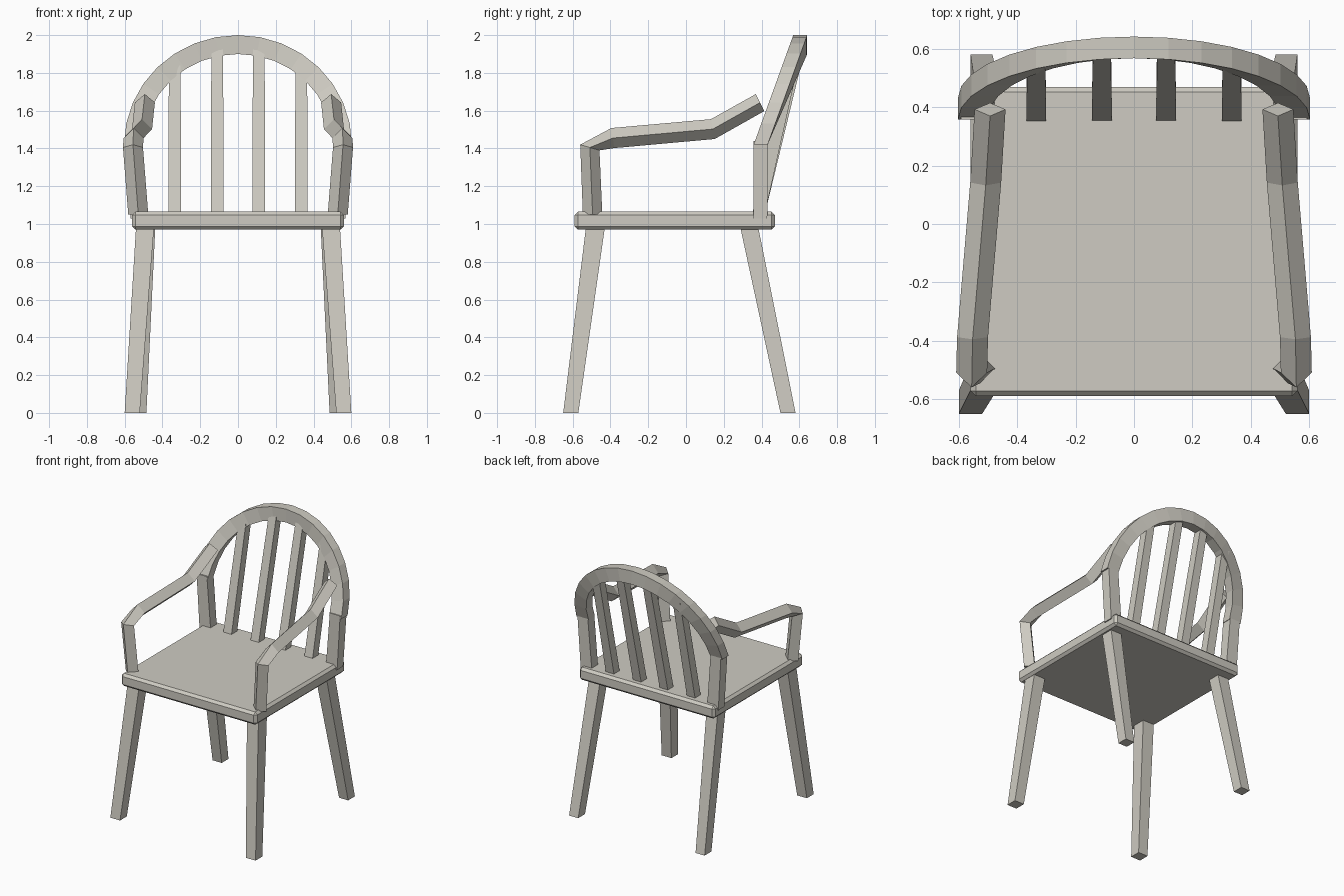
import bpy, bmesh, math

if "Cube" in bpy.data.objects:
    bpy.data.objects.remove(bpy.data.objects["Cube"])

mat = bpy.data.materials.new("pale wood")
mat.diffuse_color = (0.62, 0.60, 0.54, 1)
mat.use_nodes = True
mat.node_tree.nodes["Principled BSDF"].inputs["Base Color"].default_value = mat.diffuse_color


def finish(bm, name):
    bmesh.ops.recalc_face_normals(bm, faces=bm.faces)
    me = bpy.data.meshes.new(name)
    bm.to_mesh(me)
    bm.free()
    me.materials.append(mat)
    ob = bpy.data.objects.new(name, me)
    bpy.context.collection.objects.link(ob)
    return ob


def loft(name, rings, side=1):
    """Skin four-cornered rings into a closed bar; side=-1 mirrors in x."""
    bm = bmesh.new()
    rows = [[bm.verts.new((x * side, y, z)) for x, y, z in r] for r in rings]
    for a, b in zip(rows, rows[1:]):
        for i in range(4):
            j = (i + 1) % 4
            bm.faces.new((a[i], a[j], b[j], b[i]))
    bm.faces.new(rows[0])
    bm.faces.new(rows[-1])
    return finish(bm, name)


def rect(x0, x1, y0, y1, z):
    return [(x0, y0, z), (x1, y0, z), (x1, y1, z), (x0, y1, z)]


def hoop_y(z):
    return 0.395 + (z - 1.42) * 0.396


# seat: chamfered slab
bm = bmesh.new()
bmesh.ops.create_cube(bm, size=1)
for v in bm.verts:
    v.co.x *= 1.12
    v.co.y = v.co.y * 1.06 - 0.06
    v.co.z = v.co.z * 0.095 + 1.0175
bmesh.ops.bevel(bm, geom=bm.edges[:], offset=0.018, segments=1, affect='EDGES')
finish(bm, "seat")

# armrest rings: centre x, front/top corner (y, z), back/bottom corner (y, z)
arm = [(0.528, -0.546, 1.05, -0.443, 1.05),
       (0.556, -0.560, 1.42, -0.458, 1.39),
       (0.553, -0.395, 1.508, -0.380, 1.402),
       (0.508, 0.132, 1.555, 0.152, 1.45),
       (0.493, 0.370, 1.688, 0.415, 1.598)]
W = 0.053

for side, tag in ((-1, "left"), (1, "right")):
    # splayed, tapered legs
    loft("front_leg_" + tag, [rect(0.52, 0.60, -0.65, -0.57, 0),
                              rect(0.445, 0.54, -0.53, -0.43, 0.98)], side)
    loft("back_leg_" + tag, [rect(0.485, 0.56, 0.50, 0.58, 0),
                             rect(0.438, 0.53, 0.288, 0.383, 0.98)], side)
    # arm post and armrest, diamond section
    loft("armrest_" + tag,
         [[(x, ya, za), (x + W, (ya + yb) / 2, (za + zb) / 2),
           (x, yb, zb), (x - W, (ya + yb) / 2, (za + zb) / 2)]
          for x, ya, za, yb, zb in arm], side)
    # upright under the hoop
    loft("back_post_" + tag, [rect(0.475, 0.568, 0.358, 0.43, 1.03),
                              rect(0.508, 0.593, 0.358, 0.435, 1.44)], side)
    # back slats
    for i, x in enumerate((0.11, 0.335)):
        zt = 1.42 + 0.53 * math.sqrt(1 - (x / 0.55) ** 2)
        yt = hoop_y(zt)
        loft(f"slat_{tag}_{i + 1}",
             [rect(x - 0.034, x + 0.034, 0.35, 0.417, 1.05),
              rect(x - 0.031, x + 0.031, yt - 0.032, yt + 0.032, zt)], side)

# arched hoop leaning back
rings = []
N = 16
for i in range(N + 1):
    t = math.pi * i / N
    c, s = math.cos(t), math.sin(t)
    x, z = 0.553 * c, 1.42 + 0.53 * s
    y = hoop_y(z)
    rings.append([(x + d * c, y + e, z + d * s)
                  for d, e in ((0.05, -0.037), (0.05, 0.037),
                               (-0.05, 0.037), (-0.05, -0.037))])
loft("back_hoop", rings)
